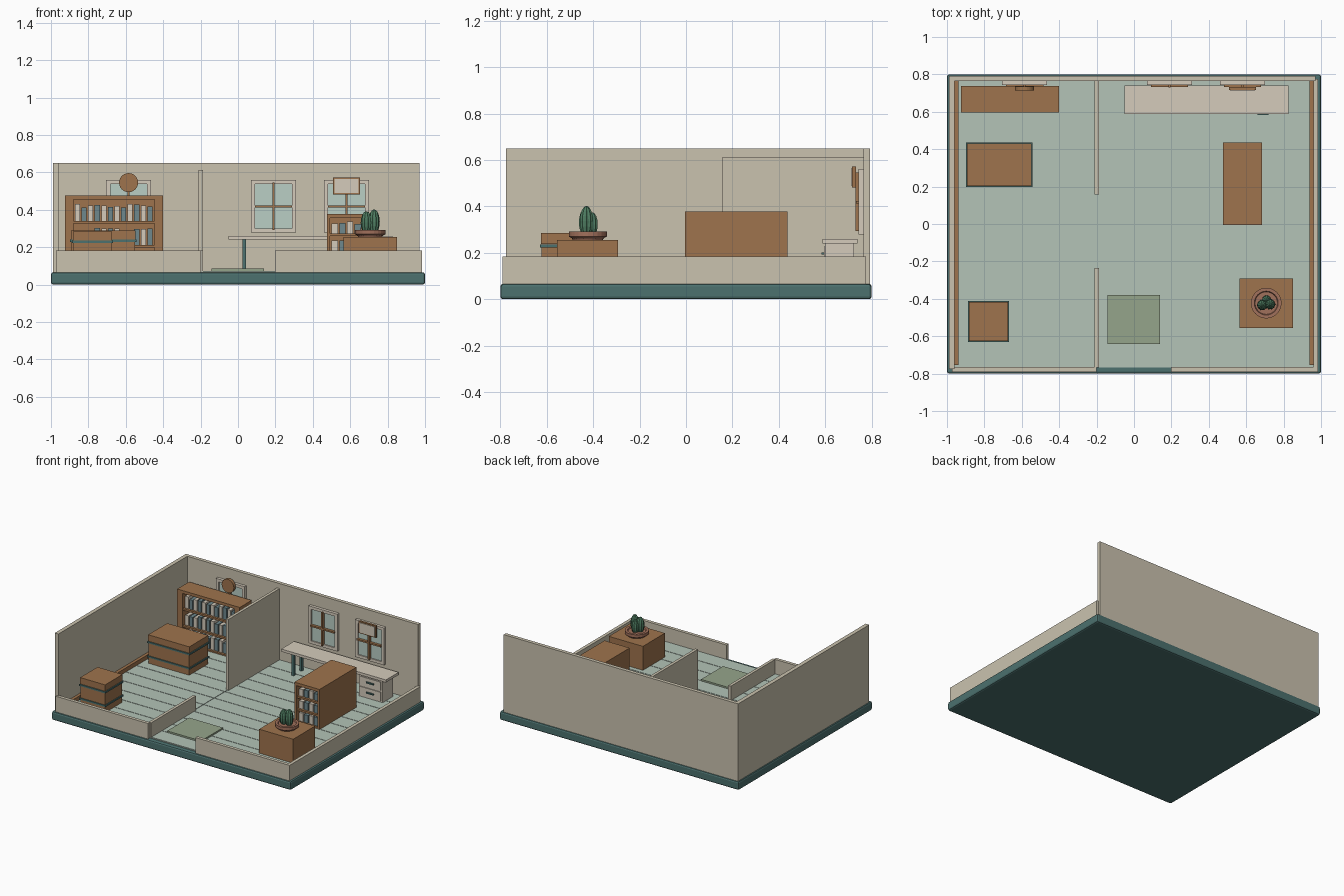
import bpy, bmesh, random
from math import sin, cos, pi
from mathutils import Matrix, Vector

if "Cube" in bpy.data.objects:
    bpy.data.objects.remove(bpy.data.objects["Cube"])

random.seed(4)


def mat(name, r, g, b):
    m = bpy.data.materials.new(name)
    m.diffuse_color = [(c / 255) ** 2.2 for c in (r, g, b)] + [1]
    m.use_nodes = True
    m.node_tree.nodes["Principled BSDF"].inputs["Base Color"].default_value = m.diffuse_color
    return m


WALL = mat("plaster", 201, 193, 173)
TEAL = mat("teal", 77, 112, 110)
FLOOR = mat("floor_wood", 178, 194, 182)
WOOD = mat("wood", 157, 115, 78)
PALE = mat("pale_wood", 212, 202, 186)
GLASS = mat("glass", 184, 205, 196)
MAT = mat("mat_green", 148, 163, 138)
POT = mat("clay", 160, 112, 92)
CACTUS = mat("cactus_green", 80, 125, 98)
BOOK = mat("book_blue", 110, 135, 140)


def finish(bm, name, material, bevel=0):
    mesh = bpy.data.meshes.new(name)
    bmesh.ops.recalc_face_normals(bm, faces=bm.faces)
    bm.to_mesh(mesh)
    bm.free()
    mesh.materials.append(material)
    ob = bpy.data.objects.new(name, mesh)
    bpy.context.collection.objects.link(ob)
    if bevel:
        mod = ob.modifiers.new("bevel", 'BEVEL')
        mod.width, mod.segments = bevel, 2
    return ob


def boxes(name, items, material, bevel=0):
    """One object from boxes given as (x0, x1, y0, y1, z0, z1)."""
    bm = bmesh.new()
    for x0, x1, y0, y1, z0, z1 in items:
        m = Matrix.Translation(((x0 + x1) / 2, (y0 + y1) / 2, (z0 + z1) / 2))
        m = m @ Matrix.Diagonal((x1 - x0, y1 - y0, z1 - z0, 1))
        bmesh.ops.create_cube(bm, size=1, matrix=m)
    return finish(bm, name, material, bevel)


def lathe(name, profile, centre, material, n=24):
    """Spin an (r, z) profile about a vertical axis."""
    bm = bmesh.new()
    rings = [[bm.verts.new((centre[0] + r * cos(2 * pi * i / n),
                            centre[1] + r * sin(2 * pi * i / n), z)) for i in range(n)]
             for r, z in profile]
    for a, b in zip(rings, rings[1:]):
        for i in range(n):
            j = (i + 1) % n
            bm.faces.new((a[i], a[j], b[j], b[i]))
    bm.faces.new(rings[0][::-1])
    bm.faces.new(rings[-1])
    return finish(bm, name, material)


# base and plank floor
boxes("base", [(-1, 1, -.8, .8, 0, .066)], TEAL, .012)
pitch, y_start = 1.535 / 12, -.768
boxes("floor_planks", [(-.96, .96, y_start + i * pitch + .002, y_start + (i + 1) * pitch - .002, .06, .074)
                       for i in range(12)], FLOOR)
boxes("floor_bed", [(-.96, .96, -.768, .767, .06, .071)], FLOOR)

# walls: tall at back and left, cut low at front and right
boxes("back_wall", [(-.985, .97, .765, .792, .06, .65)], WALL)
boxes("left_wall", [(-.99, -.96, -.775, .79, .06, .65)], WALL)
boxes("right_wall", [(.96, .985, -.79, .775, .06, .183)], WALL)
boxes("front_wall_left", [(-.972, -.2, -.79, -.765, .06, .183)], WALL)
boxes("front_wall_right", [(.197, .985, -.79, -.765, .06, .183)], WALL)
boxes("partition_tall", [(-.21, -.188, .158, .765, .07, .612)], WALL)
boxes("partition_low", [(-.21, -.188, -.768, -.235, .07, .183)], WALL)
boxes("partition_threshold", [(-.201, -.197, -.235, .158, .07, .077)], FLOOR)
for name, s in (("left_baseboard", -1), ("right_baseboard", 1)):
    a, b = sorted((s * .96, s * .937))
    boxes(name, [(a, b, -.755, .765, .07, .105)], WOOD)


# windows on the back wall
def window(name, x):
    x0, x1, z0, z1, w = x - .12, x + .12, .278, .56, .022
    boxes(name + "_frame", [(x0, x0 + w, .743, .768, z0, z1), (x1 - w, x1, .743, .768, z0, z1),
                            (x0 + w, x1 - w, .743, .768, z0, z0 + w),
                            (x0 + w, x1 - w, .743, .768, z1 - w, z1)], PALE)
    boxes(name + "_glass", [(x0 + w, x1 - w, .752, .766, z0 + w, z1 - w)], GLASS)
    boxes(name + "_bars", [(x - .006, x + .006, .73, .753, z0 + .015, z1 - .015),
                           (x - .1, x + .1, .732, .753, .412, .424)], WOOD)


for name, x in (("left_window", -.585), ("middle_window", .19), ("right_window", .58)):
    window(name, x)

# clock and picture
bm = bmesh.new()
bmesh.ops.create_cone(bm, cap_ends=True, segments=24, radius1=.051, radius2=.051, depth=.022,
                      matrix=Matrix.Translation((-.585, .724, .545)) @ Matrix.Rotation(pi / 2, 4, 'X'))
finish(bm, "wall_clock", WOOD)
boxes("picture_frame", [(.508, .652, .716, .732, .482, .572)], WOOD)
boxes("picture_panel", [(.516, .644, .712, .72, .49, .564)], PALE)


# bookshelves opening to the front
def bookshelf(name, x0, x1, y0, y1, top, side, levels, depth):
    b = .07
    step = (top - .022 - b) / levels
    parts = [(x0, x0 + side, y0, y1, b, top - .022), (x1 - side, x1, y0, y1, b, top - .022),
             (x0, x1, y0, y1, top - .022, top),
             (x0 + side, x1 - side, y0 + depth, y1, b, top - .022)]
    parts += [(x0 + side, x1 - side, y0 + .004, y0 + depth, b + i * step, b + i * step + .014)
              for i in range(levels)]
    boxes(name + "_case", parts, WOOD)
    books = ([], [])
    for i in range(levels):
        z = b + i * step + .014
        n = int((x1 - x0 - 2 * side - .01) / .033)
        gap = (x1 - x0 - 2 * side - .01) / n
        for k in range(n):
            x = x0 + side + .005 + k * gap
            h = (step - .014) * random.uniform(.62, .8)
            books[k % 2].append((x + .003, x + gap - .005, y0 + .02, y0 + depth, z, z + h))
    boxes(name + "_pale_books", books[0], PALE)
    boxes(name + "_blue_books", books[1], BOOK)


bookshelf("tall_bookshelf", -.925, -.402, .595, .737, .477, .045, 3, .115)
bookshelf("low_bookshelf", .475, .685, -.005, .437, .377, .018, 3, .12)


# storage chests with teal bands
def chest(name, x0, x1, y0, y1, top):
    e = .004
    boxes(name + "_body", [(x0 + e, x1 - e, y0 + e, y1 - e, .07, top - .05)], WOOD)
    boxes(name + "_lid", [(x0 + .002, x1 - .002, y0 + .002, y1 - .002, top - .048, top)], WOOD)
    boxes(name + "_bands", [(x0 - .003, x1 + .003, y0 - .003, y1 + .003, z, z + .012)
                            for z in (.12, top - .062)], TEAL)


chest("large_chest", -.895, -.547, .2, .432, .29)
chest("small_chest", -.885, -.672, -.627, -.415, .285)

# workbench with legs and drawer unit
boxes("bench_top", [(-.05, .825, .588, .74, .24, .26)], PALE)
boxes("bench_legs", [(x, x + .018, y, y + .018, .07, .24) for x in (.025,) for y in (.605, .7)], TEAL)
boxes("bench_drawer_unit", [(.59, .79, .6, .725, .07, .24)], PALE)
boxes("bench_drawer_fronts", [(.605, .775, .594, .602, z, z + .066) for z in (.085, .162)], PALE)
boxes("bench_drawer_handles", [(.66, .72, .584, .595, z, z + .01) for z in (.115, .192)], TEAL)

# door mat
boxes("door_mat", [(-.143, .14, -.642, -.38, .07, .086)], MAT)

# plant stand with potted cactus
boxes("plant_stand", [(.565, .85, -.555, -.292, .07, .255)], WOOD)
PC = (.707, -.423)
lathe("pot", [(.062, .25), (.068, .262), (.082, .27), (.082, .292), (.064, .292), (.06, .284)], PC, POT)


def cactus_lobe(name, dx, dy, r, z0, z1):
    n = 8
    prof = []
    for i in range(n + 1):
        t = pi * (.04 + .92 * i / n)
        prof.append((r * sin(t), (z0 + z1) / 2 - (z1 - z0) / 2 * cos(t)))
    ob = lathe(name, prof, (PC[0] + dx, PC[1] + dy), CACTUS, 20)
    c = Vector((PC[0] + dx, PC[1] + dy, 0))
    for i, v in enumerate(ob.data.vertices):  # ribs
        if i % 2:
            z = v.co.z
            v.co = c + (v.co - c) * .86
            v.co.z = z


cactus_lobe("cactus_left", -.021, -.01, .03, .27, .392)
cactus_lobe("cactus_right", .021, -.006, .03, .27, .402)
cactus_lobe("cactus_rear", .002, .018, .026, .27, .375)
